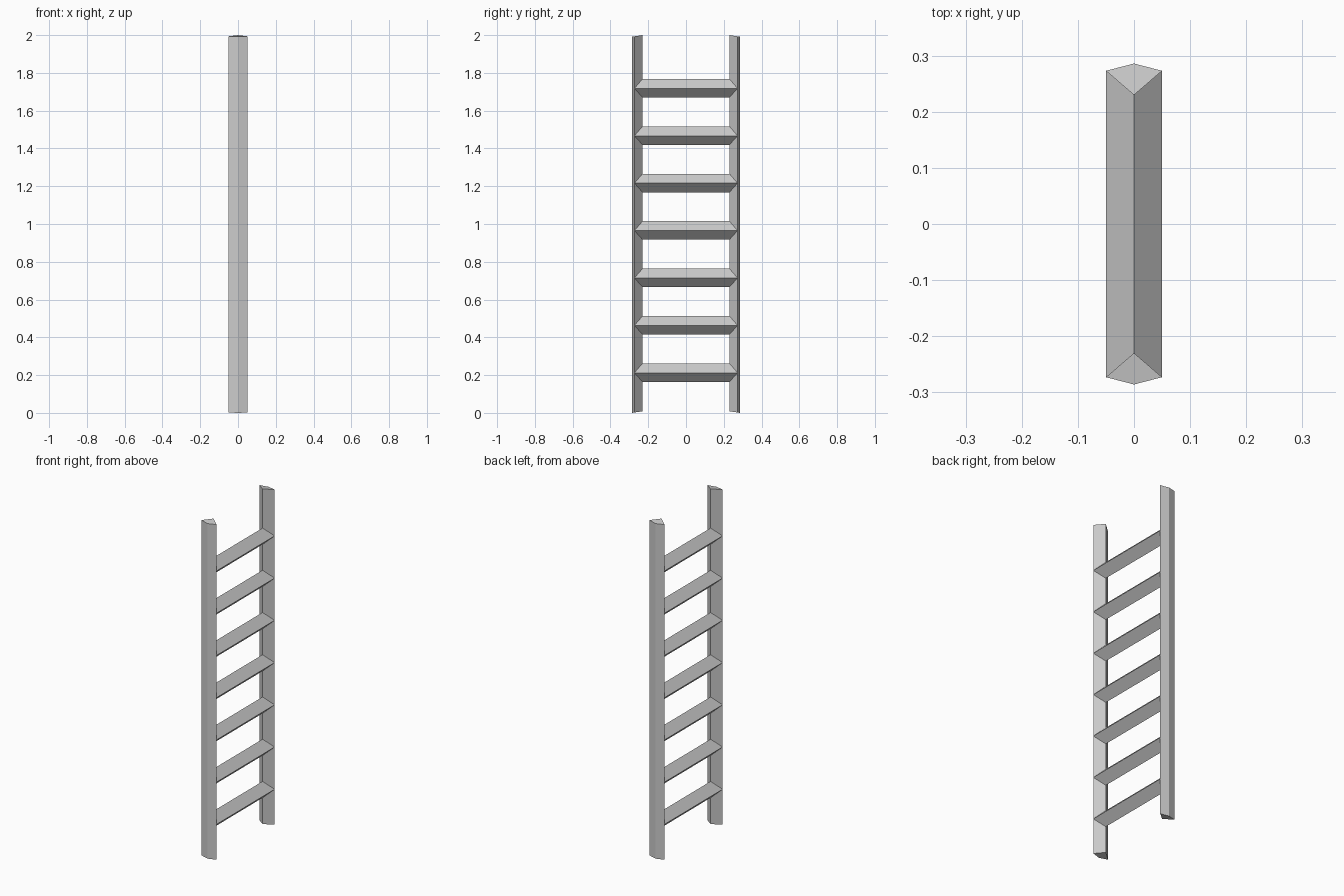
import bpy, bmesh

if "Cube" in bpy.data.objects:
    bpy.data.objects.remove(bpy.data.objects["Cube"])

HALF = 0.05                     # half depth of rails and rungs
OUTER, SIDE, INNER = 0.286, 0.273, 0.23
LEAN = 0.15                     # slight slope of the rail end cuts


def loft(name, ring_a, ring_b, caps):
    """Join two matching rings of points with quads."""
    bm = bmesh.new()
    a = [bm.verts.new(p) for p in ring_a]
    b = [bm.verts.new(p) for p in ring_b]
    n = len(a)
    for i in range(n):
        j = (i + 1) % n
        bm.faces.new((a[i], a[j], b[j], b[i]))
    if caps:
        bm.faces.new(a[::-1])
        bm.faces.new(b)
    bmesh.ops.recalc_face_normals(bm, faces=bm.faces)
    # open rungs: make sure the faces point away from the axis
    mid = sum((v.co for v in bm.verts), bm.verts[:][0].co * 0) / (2 * n)
    for f in bm.faces:
        f.normal_update()
        if f.normal.dot(f.calc_center_median() - mid) < 0:
            f.normal_flip()
    mesh = bpy.data.meshes.new(name)
    bm.to_mesh(mesh)
    bm.free()
    obj = bpy.data.objects.new(name, mesh)
    bpy.context.collection.objects.link(obj)
    return obj


# Side rails: kite-shaped section with slightly sloped ends
kite = [(0, OUTER), (HALF, SIDE), (0, INNER), (-HALF, SIDE)]
top = 2 - LEAN * (OUTER - INNER)
for side, label in ((-1, "front"), (1, "back")):
    rings = [[(x, side * y, z + LEAN * (OUTER - y)) for x, y in kite]
             for z in (0, top)]
    loft(label + "_rail", *rings, caps=True)

# Rungs: diamond section, ends mitred onto the rails' inner faces
diamond = [(0, 0.05, INNER), (HALF, 0, SIDE), (0, -0.048, INNER), (-HALF, 0, SIDE)]
for i in range(7):
    z = 0.212 + i * 0.251
    rings = [[(x, s * y, z + dz) for x, dz, y in diamond] for s in (-1, 1)]
    loft(f"rung_{i + 1}", *rings, caps=False)
